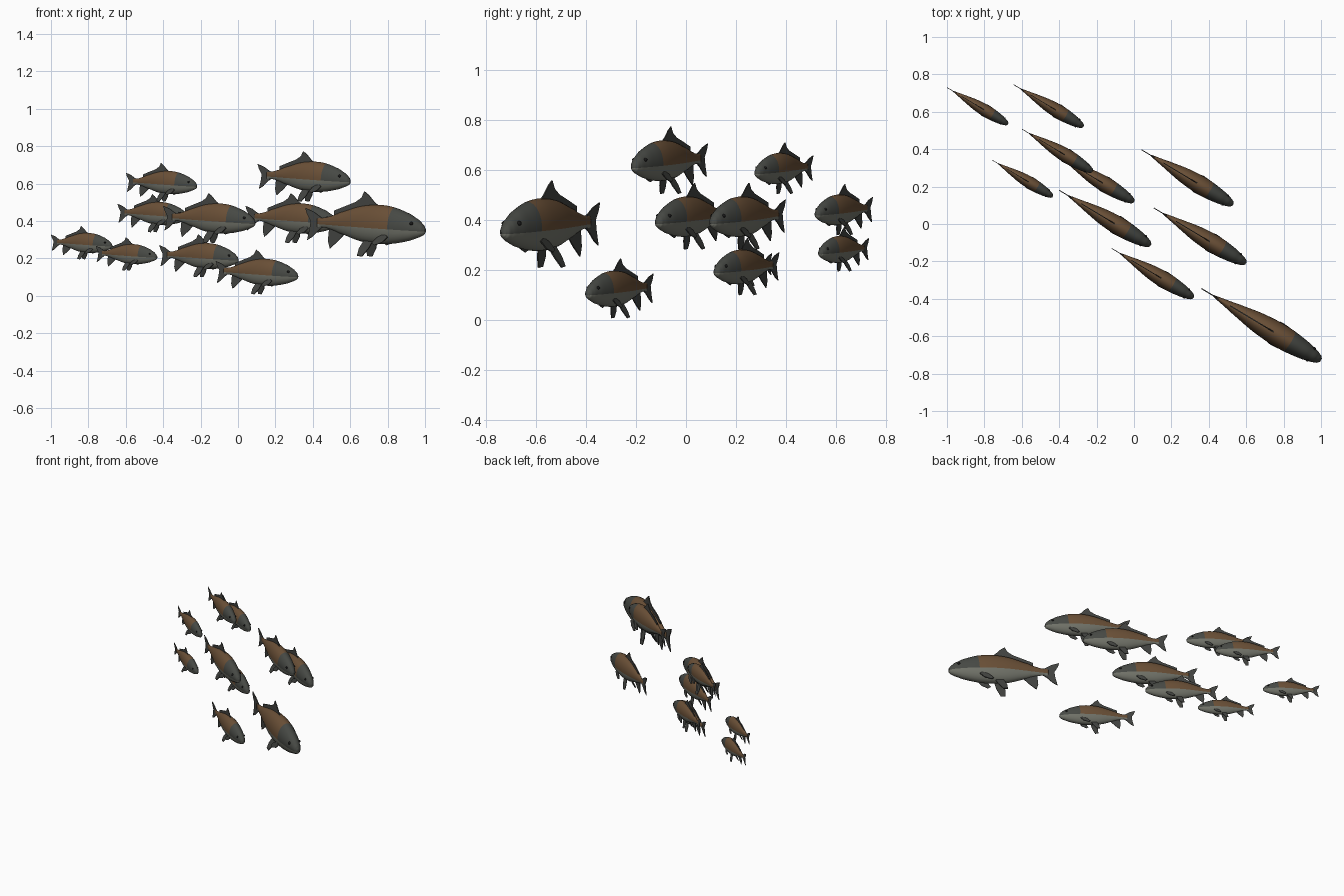
import bpy, bmesh, math
from mathutils import Vector, Matrix

if "Cube" in bpy.data.objects:
    bpy.data.objects.remove(bpy.data.objects["Cube"])

def material(name, rgb):
    m = bpy.data.materials.new(name)
    m.diffuse_color = (*rgb, 1)
    m.use_nodes = True
    m.node_tree.nodes["Principled BSDF"].inputs["Base Color"].default_value = m.diffuse_color
    return m

DARK = material("dark grey green", (0.062, 0.066, 0.058))
BROWN = material("brown back", (0.145, 0.080, 0.038))
BELLY = material("pale belly", (0.17, 0.175, 0.145))
FIN = material("dark fin", (0.055, 0.057, 0.052))
EYE = material("black eye", (0.01, 0.01, 0.01))

# Unit-length fish: distance from nose, back height, belly height, half width
PROFILE = [(0, .022, -.018, .014), (.015, .045, -.032, .030), (.05, .078, -.047, .045),
           (.125, .122, -.070, .064), (.25, .168, -.090, .081), (.38, .187, -.094, .085),
           (.54, .176, -.074, .072), (.71, .132, -.018, .043), (.80, .104, .014, .025),
           (.86, .094, .026, .014), (.90, .098, .020, .006)]

def spline(a, b, c, d, t):
    """Catmull-Rom interpolation of one profile span."""
    return b + .5 * t * (c - a + t * (2*a - 5*b + 4*c - d + t * (3*(b - c) + d - a)))

def sample_profile(steps=4):
    n = len(PROFILE)
    out = []
    for i in range(n - 1):
        p = [PROFILE[max(0, min(n - 1, i + k))] for k in (-1, 0, 1, 2)]
        for j in range(steps):
            t = j / steps
            s = p[1][0] + (p[2][0] - p[1][0]) * t
            out.append((s, *[spline(*[q[k] for q in p], t) for k in (1, 2, 3)]))
    return out + [PROFILE[-1]]

def mesh_from(bm, name, mats):
    bmesh.ops.recalc_face_normals(bm, faces=bm.faces)
    me = bpy.data.meshes.new(name)
    bm.to_mesh(me)
    bm.free()
    for m in mats:
        me.materials.append(m)
    return me

def body_mesh():
    """Lofted body, cut along the gill line and the flank line for its colours."""
    bm = bmesh.new()
    rings, sides = [], 28
    for s, top, bot, w in sample_profile():
        mid, h = (top + bot) / 2, (top - bot) / 2
        rings.append([bm.verts.new((.5 - s, w * math.cos(a), mid + h * math.sin(a)))
                      for a in [2 * math.pi * k / sides for k in range(sides)]])
    for r, q in zip(rings, rings[1:]):
        for k in range(sides):
            bm.faces.new((r[k], r[(k+1) % sides], q[(k+1) % sides], q[k]))
    bm.faces.new(rings[0])
    bm.faces.new(rings[-1])
    gill_n, gill_p = Vector((1, 0, -.12)), Vector((.235, 0, .05))
    flank_n, flank_p = Vector((.06, 0, 1)), Vector((0, 0, .025))
    for p, n in ((gill_p, gill_n), (flank_p, flank_n)):
        bmesh.ops.bisect_plane(bm, geom=bm.verts[:] + bm.edges[:] + bm.faces[:],
                               plane_co=p, plane_no=n)
    for f in bm.faces:
        c = f.calc_center_median()
        f.smooth = True
        if (c - flank_p).dot(flank_n) < 0:
            f.material_index = 2
        else:
            f.material_index = 0 if (c - gill_p).dot(gill_n) > 0 else 1
    return mesh_from(bm, "body", (DARK, BROWN, BELLY))

def fin_mesh(name, outline, roll=0, hinge=(0, 0)):
    """Thin plate from (distance, height) points, rolled about a lengthwise hinge."""
    bm = bmesh.new()
    f = bm.faces.new([bm.verts.new((.5 - s, -.004, z)) for s, z in outline])
    ext = bmesh.ops.extrude_face_region(bm, geom=[f])
    bmesh.ops.translate(bm, vec=(0, .008, 0),
                        verts=[v for v in ext["geom"] if isinstance(v, bmesh.types.BMVert)])
    y, z = hinge
    M = Matrix.Translation((0, y, z)) @ Matrix.Rotation(roll, 4, 'X') @ Matrix.Translation((0, 0, -z))
    bmesh.ops.transform(bm, matrix=M, verts=bm.verts)
    return mesh_from(bm, name, (FIN,))

def eye_mesh(name, side):
    bm = bmesh.new()
    bmesh.ops.create_uvsphere(bm, u_segments=12, v_segments=8, radius=.013,
                              matrix=Matrix.Translation((.415, side * .047, .053)))
    for f in bm.faces:
        f.smooth = True
    return mesh_from(bm, name, (EYE,))

TAIL = [(.84, .085), (.88, .105), (.93, .138), (1, .165), (.985, .12), (.955, .07),
        (.965, .01), (.985, -.065), (.94, -.04), (.89, .005), (.84, .035)]
DORSAL = [(.37, .17), (.42, .205), (.47, .258), (.505, .283), (.53, .238), (.58, .207),
          (.66, .180), (.76, .145), (.76, .105), (.6, .14), (.45, .16)]
ANAL = [(.67, -.02), (.73, -.075), (.795, -.125), (.81, -.07), (.80, .02), (.72, .02)]
PELVIC = [(.42, -.08), (.44, -.13), (.485, -.192), (.525, -.185), (.52, -.13), (.49, -.065)]
PECTORAL = [(.27, -.045), (.31, -.085), (.37, -.105), (.395, -.09), (.36, -.05), (.30, -.02)]

parts = [body_mesh(), fin_mesh("tail_fin", TAIL), fin_mesh("dorsal_fin", DORSAL),
         fin_mesh("anal_fin", ANAL)]
for side, label in ((1, "left"), (-1, "right")):
    parts += [fin_mesh(label + "_pelvic_fin", PELVIC, side * .36, (side * .03, -.07)),
              fin_mesh(label + "_pectoral_fin", PECTORAL, side * .25, (side * .068, -.03)),
              eye_mesh(label + "_eye", side)]

# School: centre x, centre y, nose height, length
SCHOOL = [(.68, -.537, .347, .745), (.10, -.262, .102, .51), (.352, -.062, .61, .575),
          (.285, .25, .387, .57), (-.155, .033, .387, .57), (-.21, .245, .19, .49),
          (-.41, .394, .585, .44), (-.457, .633, .42, .435), (-.837, .632, .265, .38),
          (-.597, .245, .205, .38)]
for i, (x, y, z, length) in enumerate(SCHOOL, 1):
    M = (Matrix.Translation((x, y, z)) @ Matrix.Rotation(math.radians(-31), 4, 'Z')
         @ Matrix.Scale(length, 4))
    for me in parts:
        ob = bpy.data.objects.new(f"fish_{i}_{me.name}", me)
        ob.matrix_world = M
        bpy.context.collection.objects.link(ob)
